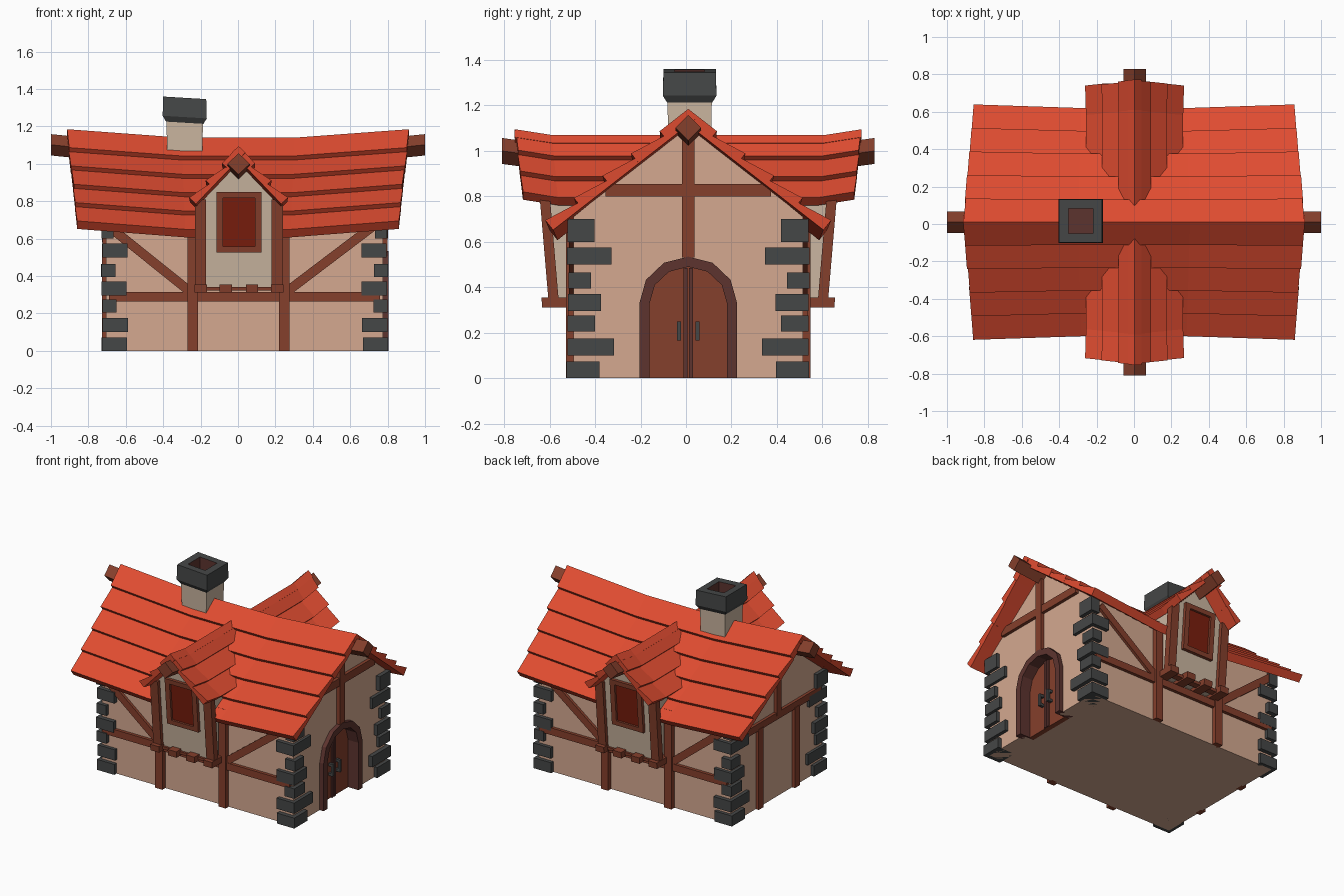
import bpy, bmesh, math, random

if "Cube" in bpy.data.objects:
    bpy.data.objects.remove(bpy.data.objects["Cube"])
random.seed(4)

def material(name, r, g, b):
    m = bpy.data.materials.new(name)
    m.diffuse_color = (r, g, b, 1)
    m.use_nodes = True
    m.node_tree.nodes["Principled BSDF"].inputs["Base Color"].default_value = m.diffuse_color
    return m

ROOF = material("red roof", 0.74, 0.072, 0.03)
WALL = material("pink plaster", 0.66, 0.395, 0.28)
WOOD = material("brown timber", 0.235, 0.05, 0.025)
STONE = material("dark stone", 0.06, 0.063, 0.063)
CREAM = material("cream plaster", 0.60, 0.47, 0.355)
GLASS = material("red glass", 0.195, 0.013, 0.004)
DARK = material("dark wood", 0.11, 0.034, 0.028)
YC = 0.01  # centre line of the house in y


def build(name, lofts, mat):
    """Each loft is a list of equal-length rings, skinned and capped."""
    bm = bmesh.new()
    for rings in lofts:
        vs = [[bm.verts.new(p) for p in r] for r in rings]
        n = len(vs[0])
        for a, b in zip(vs, vs[1:]):
            for i in range(n):
                bm.faces.new((a[i], a[(i + 1) % n], b[(i + 1) % n], b[i]))
        bm.faces.new(vs[0])
        bm.faces.new(vs[-1])
    bmesh.ops.recalc_face_normals(bm, faces=bm.faces)
    me = bpy.data.meshes.new(name)
    bm.to_mesh(me)
    bm.free()
    me.materials.append(mat)
    ob = bpy.data.objects.new(name, me)
    bpy.context.collection.objects.link(ob)
    return ob


def box(x0, x1, y0, y1, z0, z1):
    return [[(x, y, z) for x, y in ((x0, y0), (x1, y0), (x1, y1), (x0, y1))] for z in (z0, z1)]


def moved(loft, f):
    return [[f(*p) for p in ring] for ring in loft]


def strut(x0, z0, x1, z1, w, y0, y1):
    d = math.hypot(x1 - x0, z1 - z0)
    a, b = -(z1 - z0) / d * w / 2, (x1 - x0) / d * w / 2
    q = ((x0 + a, z0 + b), (x1 + a, z1 + b), (x1 - a, z1 - b), (x0 - a, z0 - b))
    return [[(x, y, z) for x, z in q] for y in (y0, y1)]


def sag(x):
    return 0.045 * max(0, (abs(x) - 0.3) / 0.61)


def tiles(stations, half, drop, zr, rows, taper, thick, place):
    """Overlapping tile rows on both slopes; stations are (u, lift) along the ridge."""
    L = math.hypot(half, drop)
    ny, nz = drop / L, half / L
    lofts = []
    for s in (-1, 1):
        for i in range(rows):
            t0, t1 = i / rows, (i + 1) / rows
            step = 0 if i == 0 else -0.028
            prof = ((t0, step), (t1, 0), (t1, -thick), (t0, -thick))
            jit = random.uniform(-0.007, 0.007)
            rings = []
            for u, lift in stations:
                ring = []
                for t, o in prof:
                    v = s * (half * t * (1 + lift * 0.7) + ny * o)
                    uu = u * (1 - taper * t) + math.copysign(jit, u) * (abs(u) > 0.7)
                    ring.append(place(uu, v, zr + lift - drop * t + nz * o))
                rings.append(ring)
            lofts.append(rings)
    return lofts


# Main roof
build("main_roof", tiles([(u, sag(u)) for u in (-0.91, -0.3, 0.3, 0.91)], 0.61, 0.49, 1.14, 5,
                         0.062, 0.055, lambda u, v, z: (u, YC + v, z)), ROOF)

# Sagging ridge beam, set on its corner
build("ridge_beam", [[[(x, YC + a * 0.057, z + b * 0.057) for a, b in ((1, 0), (0, 1), (-1, 0), (0, -1))]
                      for x, z in ((-1, 1.102), (-0.3, 1.03), (0.3, 1.03), (1, 1.102))]], WOOD)

# Plaster body
walls = build("walls", [[[(x, YC + y, z + (sag(x) - 0.035) * (z > 0)) for y, z in
                          ((-0.505, 0), (0.505, 0), (0.505, 0.71), (0, 1.12), (-0.505, 0.71))]
                         for x in (-0.705, -0.3, 0.3, 0.775)]], WALL)


# Arched doorway on the right
def arch(r, top, base=0.0, x=0.0):
    pts = [(x, YC - r, base)]
    for i in range(7):
        a = math.pi * i / 6
        pts.append((x, YC - r * math.cos(a), 0.33 + (top - 0.33) * math.sin(a)))
    return pts + [(x, YC + r, base)]


cutter = build("door_cutter", [[arch(0.18, 0.50, -0.1, 0.69), arch(0.18, 0.50, -0.1, 0.9)]], WALL)
cutter.hide_render = True
cutter.display_type = 'WIRE'
cut = walls.modifiers.new("doorway", 'BOOLEAN')
cut.operation = 'DIFFERENCE'
cut.object = cutter

frame = []
for i in range(8):  # one block per arch segment
    o, n = arch(0.215, 0.535), arch(0.17, 0.49)
    q = (o[i], o[i + 1], n[i + 1], n[i])
    frame.append([[(x, p[1], p[2]) for p in q] for x in (0.69, 0.805)])
build("door_frame", frame, DARK)
build("door", [[arch(0.175, 0.495, 0, 0.69), arch(0.175, 0.495, 0, 0.725)]], WOOD)
build("door_edges", [box(0.70, 0.735, YC + a, YC + a + 0.018, 0, 0.485) for a in (-0.021, 0.003)], DARK)
handles = []
for s in (-1, 1):
    y = YC + s * 0.04
    handles.append(box(0.745, 0.76, y - 0.009, y + 0.009, 0.165, 0.25))
    handles += [box(0.72, 0.75, y - 0.009, y + 0.009, z, z + 0.018) for z in (0.165, 0.232)]
build("door_handles", handles, STONE)

# Corner stones
rows = [(0, 0.073), (0.10, 0.175), (0.205, 0.275), (0.295, 0.37), (0.395, 0.465), (0.50, 0.575), (0.60, 0.70)]
wx = [0.135, 0.135, 0.075, 0.135, 0.075, 0.135, 0.065]
wy = [0.145, 0.205, 0.12, 0.145, 0.10, 0.195, 0.12]
stones = []
for sx, cx in ((-1, -0.728), (1, 0.80)):
    for sy in (-1, 1):
        for (z0, z1), a, b in zip(rows, wx, wy):
            j, k = random.uniform(-0.006, 0.004), random.uniform(-0.006, 0.004)
            x, y = cx + sx * j, YC + sy * (0.533 + k)
            stones.append(box(x, x - sx * a, y, y - sy * b, z0, z1))
build("corner_stones", stones, STONE)

# Gable timbers
build("right_gable_timbers", [box(0.75, 0.80, YC - 0.027, YC + 0.027, 0.53, 1.10),
                              box(0.75, 0.797, YC - 0.365, YC + 0.365, 0.80, 0.855)], WOOD)
build("left_gable_timbers", [box(-0.728, -0.69, YC - 0.027, YC + 0.027, 0.58, 1.10),
                             box(-0.725, -0.69, YC - 0.47, YC + 0.47, 0.55, 0.60)] +
      [box(-0.728, -0.69, YC + y - 0.027, YC + y + 0.027, 0, 0.56) for y in (-0.2, 0.2)], WOOD)

# Front and back: wall timbers and a dormer each
for side, s in (("front", 1), ("back", -1)):
    def flat(x, y, z):
        return (x, YC + s * y, z)

    def lean(x, y, z):  # dormer face leans outwards towards the top
        return (x + 0.005, YC + s * (y - 0.085 * (z - 0.34)), z)

    timbers = [box(-0.69, 0.76, -0.527, -0.49, 0.265, 0.315)]
    timbers += [box(x - 0.028, x + 0.028, -0.538, -0.49, 0, 0.69) for x in (-0.243, 0.247)]
    timbers += [strut(-0.69, 0.665, -0.26, 0.32, 0.05, -0.524, -0.49),
                strut(0.72, 0.665, 0.265, 0.32, 0.05, -0.524, -0.49)]
    build(side + "_timbers", [moved(t, flat) for t in timbers], WOOD)

    # Dormer plaster, posts and floor joists
    gable = ((-0.2, 0.335), (0.2, 0.335), (0.2, 0.80), (0, 1.02), (-0.2, 0.80))
    build(side + "_dormer_wall", [[[lean(x, y, z) for x, z in gable] for y in (-0.3, -0.59)]], CREAM)
    posts = [box(x - 0.03, x + 0.03, -0.615, -0.57, 0.335, 0.81) for x in (-0.205, 0.205)]
    build(side + "_dormer_posts", [moved(t, lean) for t in posts], WOOD)
    joists = [box(x - 0.033, x + 0.033, -0.645, -0.49, 0.312, 0.355) for x in (-0.205, -0.07, 0.07, 0.205)]
    joists.append(box(-0.22, 0.22, -0.605, -0.56, 0.322, 0.342))
    build(side + "_dormer_joists", [moved(t, lean) for t in joists], WOOD)

    # Window
    bars = [box(x, x + 0.036, -0.612, -0.57, 0.525, 0.85) for x in (-0.121, 0.085)]
    bars += [box(-0.09, 0.09, -0.612, -0.57, z, z + 0.032) for z in (0.525, 0.818)]
    build(side + "_window_frame", [moved(t, lean) for t in bars], WOOD)
    build(side + "_window_glass", [moved(box(-0.09, 0.09, -0.597, -0.589, 0.55, 0.825), lean)], GLASS)

    # Dormer roof and its ridge beam
    build(side + "_dormer_roof", tiles([(0.09, 0), (0.6, 0), (0.758, 0.025)], 0.26, 0.275, 1.07, 3, 0.045, 0.05,
                                       lambda u, v, z: (v + 0.003, YC - s * u, z)), ROOF)
    build(side + "_dormer_beam", [[[(0.003 + a * 0.06, YC - s * y, z + b * 0.057)
                                    for a, b in ((1, 0), (0, 1), (-1, 0), (0, -1))]
                                   for y, z in ((0.4, 0.965), (0.6, 0.97), (0.82, 1.0))]], WOOD)

# Chimney stack and hollow cap
CX, CY = -0.285, 0.016


def square(h, z):
    return [(CX + a * h, CY + b * h, z - 0.06 * a * h) for a, b in ((-1, -1), (1, -1), (1, 1), (-1, 1))]


build("chimney_stack", [[square(0.092, 0.98), square(0.098, 1.235)]], CREAM)
cap = build("chimney_cap", [[square(0.10, 1.22), square(0.118, 1.25), square(0.115, 1.353),
                             square(0.066, 1.353), square(0.066, 1.27)]], STONE)
cap.data.materials.append(DARK)
for f in cap.data.polygons:  # inside of the flue
    c = f.center
    if c.z > 1.26 and max(abs(c.x - CX), abs(c.y - CY)) < 0.07:
        f.material_index = 1
